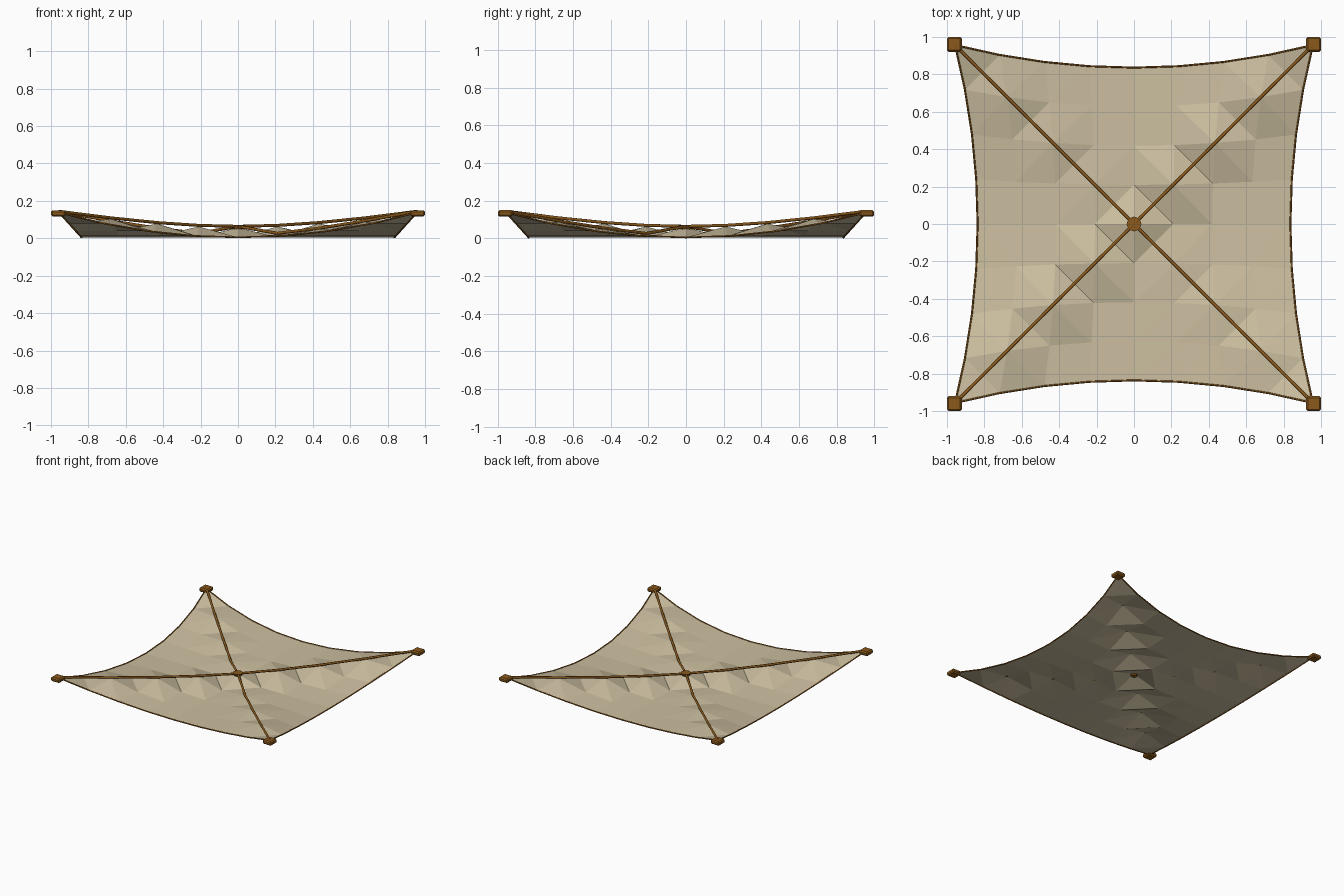
import bpy, bmesh, math
from mathutils import Vector

if "Cube" in bpy.data.objects:
    bpy.data.objects.remove(bpy.data.objects["Cube"])

N = 8            # cloth divisions per side
R = 0.957        # corner distance from the centre
PINCH = 0.126    # how far the edges curve inward


def material(name, rgb):
    m = bpy.data.materials.new(name)
    m.diffuse_color = (*rgb, 1)
    m.use_nodes = True
    m.node_tree.nodes["Principled BSDF"].inputs["Base Color"].default_value = m.diffuse_color
    return m


CLOTH = material("tan cloth", (0.61, 0.525, 0.355))
WOOD = material("warm brown", (0.255, 0.1, 0.011))


def cloth_point(u, v):
    """Point of the sagging sheet, u and v from -1 to 1."""
    x = R * u * (1 - PINCH * (1 - v * v))
    y = R * v * (1 - PINCH * (1 - u * u))
    z = 0.005 + 0.133 * min(abs(u), abs(v)) ** 2
    if abs(u - v) < 1e-6:                 # raised ridge along one diagonal
        z += 0.053 * (1 - u * u)
    elif abs(u + v) < 1e-6:               # faint ridge along the other
        z += 0.01 * math.sin(math.pi * abs(u))
    return Vector((x, y, z))


def finish(bm, name, mat):
    me = bpy.data.meshes.new(name)
    bm.to_mesh(me)
    bm.free()
    me.materials.append(mat)
    ob = bpy.data.objects.new(name, me)
    bpy.context.collection.objects.link(ob)
    return ob


def rope(name, pts, radius):
    cu = bpy.data.curves.new(name, 'CURVE')
    cu.dimensions = '3D'
    cu.bevel_depth = radius
    cu.bevel_resolution = 1
    cu.use_fill_caps = True
    sp = cu.splines.new('POLY')
    sp.points.add(len(pts) - 1)
    for p, q in zip(sp.points, pts):
        p.co = (*q, 1)
    cu.materials.append(WOOD)
    ob = bpy.data.objects.new(name, cu)
    bpy.context.collection.objects.link(ob)


steps = [-1 + 2 * i / N for i in range(N + 1)]

# Cloth sheet, every cell split across the line towards the centre
bm = bmesh.new()
g = [[bm.verts.new(cloth_point(u, v)) for v in steps] for u in steps]
for i in range(N):
    for j in range(N):
        a, b, c, d = g[i][j], g[i + 1][j], g[i + 1][j + 1], g[i][j + 1]
        if (i < N // 2) != (j < N // 2):
            a, b, c, d = b, c, d, a
        bm.faces.new((a, b, d))
        bm.faces.new((b, c, d))
finish(bm, "cloth_sheet", CLOTH)

# Hem ropes along the four edges
for name, f in (("front", lambda t: (t, -1)), ("back", lambda t: (t, 1)),
                ("left", lambda t: (-1, t)), ("right", lambda t: (1, t))):
    rope(name + "_edge_rope", [cloth_point(*f(t)) for t in steps], 0.005)

# Crossing ropes laid over the diagonals
up = Vector((0, 0, 0.006))
rope("ridge_rope", [cloth_point(t, t) + up for t in steps], 0.009)
rope("cross_rope", [cloth_point(t, -t) + up for t in steps], 0.009)

# Corner blocks
for sx in (-1, 1):
    for sy in (-1, 1):
        bm = bmesh.new()
        bmesh.ops.create_cube(bm, size=1)
        bmesh.ops.scale(bm, vec=(0.08, 0.08, 0.034), verts=bm.verts)
        bmesh.ops.bevel(bm, geom=bm.edges[:], offset=0.009, segments=1, affect='EDGES')
        bmesh.ops.translate(bm, vec=(sx * 0.96, sy * 0.96, 0.133), verts=bm.verts)
        side = ("front" if sy < 0 else "back") + ("_left" if sx < 0 else "_right")
        finish(bm, side + "_corner_block", WOOD)

# Centre knot where the ropes meet
bm = bmesh.new()
bmesh.ops.create_cone(bm, cap_ends=True, segments=8, radius1=0.022, radius2=0.04, depth=0.034)
bmesh.ops.translate(bm, vec=(0, 0, 0.055), verts=bm.verts)
finish(bm, "centre_knot", WOOD)
